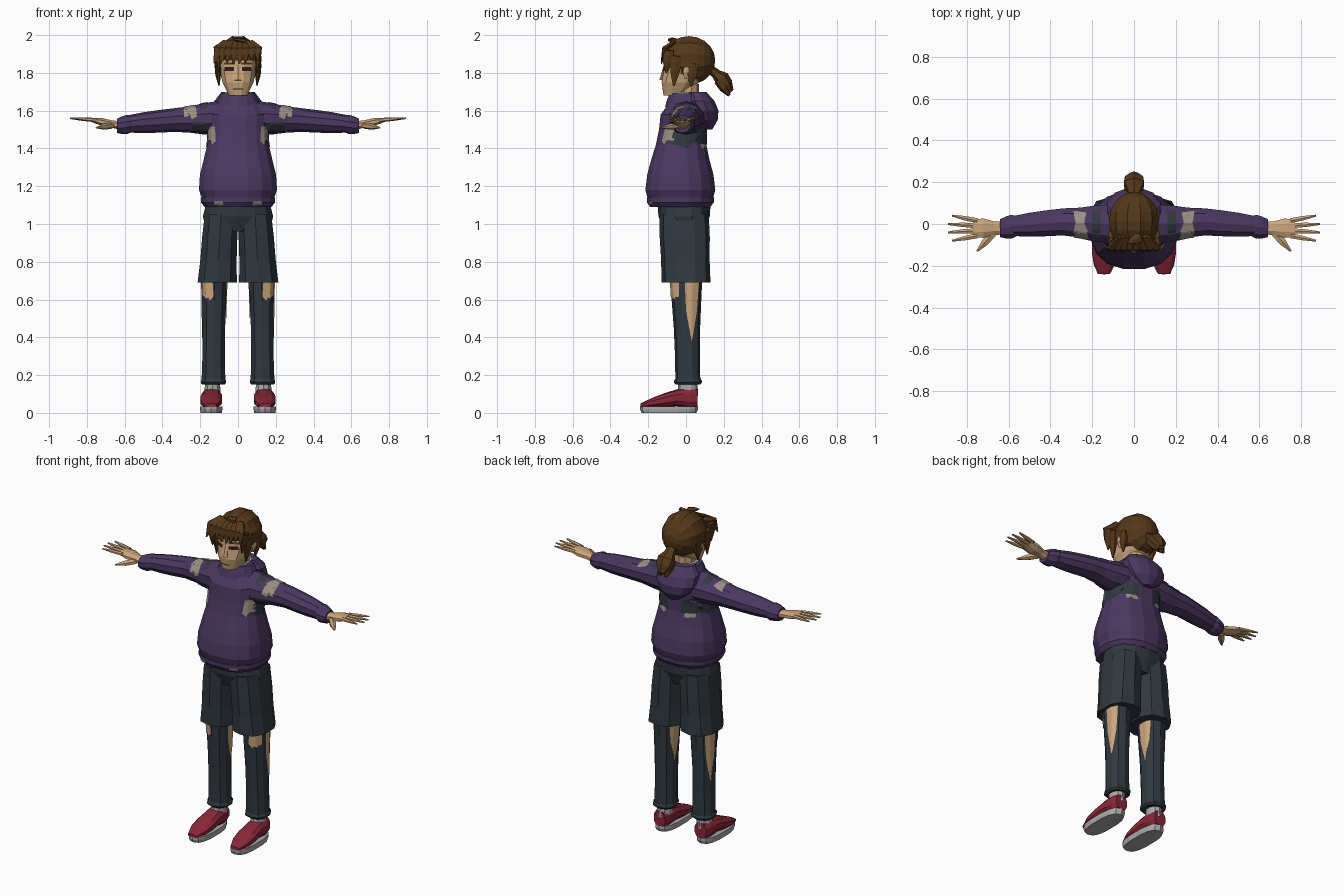
import bpy, bmesh, math, random
from mathutils import Vector
from mathutils.bvhtree import BVHTree

random.seed(4)
cube = bpy.data.objects.get("Cube")
if cube:
    bpy.data.objects.remove(cube)


def colour(name, red_part, green_part, blue_part):
    value = (red_part, green_part, blue_part, 1)
    mat = bpy.data.materials.new(name)
    mat.use_nodes = True
    mat.diffuse_color = value
    mat.node_tree.nodes["Principled BSDF"].inputs["Base Color"].default_value = value
    return mat


skin = colour("skin", .6, .38, .2)
brown = colour("brown hair", .09, .04, .01)
purple = colour("purple cloth", .07, .04, .12)
slate = colour("slate cloth", .03, .04, .05)
red = colour("red canvas", .25, .02, .04)
grey = colour("pale rubber", .4, .4, .4)
beige = colour("worn shirt", .32, .28, .23)
dark = colour("dark eye", .03, .01, .01)

ACROSS, DEPTH, UP = Vector((1, 0, 0)), Vector((0, 1, 0)), Vector((0, 0, 1))


def finish(name, bm, mat, mirror):
    mesh = bpy.data.meshes.new(name)
    bm.to_mesh(mesh)
    bm.free()
    mesh.materials.append(mat)
    obj = bpy.data.objects.new(name, mesh)
    bpy.context.collection.objects.link(obj)
    if mirror:
        obj.modifiers.new("mirror", "MIRROR").use_mirror_merge = False
    return obj


def along(path, t):
    """Point at fraction t of a path."""
    place = t * (len(path) - 1)
    i = min(int(place), len(path) - 2)
    return Vector(path[i]).lerp(Vector(path[i + 1]), place - i)


def tube(name, mat, path, widths, flat=1.0, end_flat=None, sides=10,
         axis=UP, hint=DEPTH, square=1.0, mirror=False):
    """Rings spread evenly along a path; flat is depth over width, from start to end."""
    axis = axis.normalized()
    deep = (hint - axis * hint.dot(axis)).normalized()
    wide = deep.cross(axis)
    end_flat = flat if end_flat is None else end_flat
    bm = bmesh.new()
    rings = []
    for k, width in enumerate(widths):
        t = k / (len(widths) - 1)
        depth = width * (flat + (end_flat - flat) * t)
        ring = []
        for i in range(sides):
            angle = math.tau * (i + .5) / sides
            c, s = (math.copysign(abs(value) ** square, value)
                    for value in (math.cos(angle), math.sin(angle)))
            ring.append(bm.verts.new(along(path, t) + wide * c * width + deep * s * depth))
        rings.append(ring)
    for low, high in zip(rings, rings[1:]):
        for i in range(sides):
            j = (i + 1) % sides
            bm.faces.new((low[i], low[j], high[j], high[i]))
    bm.faces.new(rings[0])
    bm.faces.new(rings[-1])
    bmesh.ops.recalc_face_normals(bm, faces=bm.faces)
    return finish(name, bm, mat, mirror)


def lock(name, mat, path, widths, flat=.5, hint=DEPTH, mirror=False):
    """Tapered strand or finger, cut square to its own direction."""
    direction = Vector(path[-1]) - Vector(path[0])
    return tube(name, mat, path, widths, flat, sides=6, axis=direction, hint=hint, mirror=mirror)


# Projection sides: axis index, ray start, ray sign
FRONT, BACK, OUTER, INNER, TOP = (1, -1, 1), (1, 1, -1), (0, 1, -1), (0, 0, 1), (2, 3, -1)
# Plate outlines in a unit square
BOX = ((-1, -1), (1, -1), (1, 1), (-1, 1))
WEDGE = ((-1, 1), (-.4, .3), (-.8, 0), (0, -1), (.7, 0), (1, 1))
RAG = ((-1, -.6), (-.2, -1), (.2, -.5), (1, -.7), (.7, .1), (1, 1), (-.8, .9), (-.5, .1))


def patch(name, mat, target, side, centre, size, shape=RAG, mirror=True):
    """Thin plate draped over a part by projecting a flat outline."""
    k, start, sign = side
    ray = Vector((0, 0, 0))
    ray[k] = sign
    mesh = target.data
    tree = BVHTree.FromPolygons([v.co for v in mesh.vertices], [p.vertices for p in mesh.polygons])
    bm = bmesh.new()
    corners = []
    for corner in shape:
        co = [c + s * unit for c, s, unit in zip(centre, size, corner)]
        co.insert(k, start)
        corners.append(bm.verts.new(co))
    bmesh.ops.triangulate(bm, faces=[bm.faces.new(corners)])
    bmesh.ops.subdivide_edges(bm, edges=bm.edges[:], cuts=5, use_grid_fill=True)
    missed = []
    for v in bm.verts:
        hit, normal, _, _ = tree.ray_cast(v.co, ray)
        if hit is None:
            missed.append(v)
        else:
            v.co = hit + normal * .004
    bmesh.ops.delete(bm, geom=missed, context="VERTS")
    bm.normal_update()
    for f in bm.faces:
        if f.normal.dot(ray) > 0:
            f.normal_flip()
    finish(name, bm, mat, mirror)


# Head and face
head = tube("head", skin, [(0, -.06, 1.68), (0, 0, 1.82), (0, .01, 1.97)],
            [.05, .085, .1, .1, .05], 1.2, sides=12, square=.85)
tube("neck", skin, [(0, .01, 1.6), (0, .01, 1.74)], [.06, .06])
lock("nose", skin, [(0, -.11, 1.84), (0, -.125, 1.76)], [.01, .02], .8)
lock("ear", skin, [(.1, 0, 1.77), (.11, .01, 1.84)], [.01, .025, .015], hint=ACROSS, mirror=True)
patch("eye", dark, head, FRONT, (.045, 1.82), (.024, .01), BOX)
patch("eyebrow", brown, head, FRONT, (.045, 1.85), (.028, .006), BOX)
patch("mouth", dark, head, FRONT, (0, 1.715), (.025, .003), BOX, False)

# Swept-back hair cap with ridges running into the tail
bm = bmesh.new()
bmesh.ops.create_uvsphere(bm, u_segments=24, v_segments=10, radius=1)
for v in bm.verts:
    turn = round(math.atan2(v.co.y, v.co.x) / math.tau * 24)
    ridge = 1 if turn % 2 else .95
    v.co = (v.co.x * .123 * ridge, v.co.z * .14 + .015, v.co.y * .133 * ridge + 1.866)
bald = []
for f in bm.faces:
    c = f.calc_center_median()
    if (c.y < -.03 and c.z < 1.865) or (c.y < .03 and c.z < 1.775):
        bald.append(f)
bmesh.ops.delete(bm, geom=bald, context="FACES")
bmesh.ops.recalc_face_normals(bm, faces=bm.faces)
finish("hair_cap", bm, brown, False)

# Messy fringe, side locks and tail
for i in range(8):
    x = .03 * (i - 3.5)
    tip = random.uniform(1.845, 1.875)
    lock("fringe_lock", brown, [(x * .6, -.06, 1.965), (x, -.115, 1.925), (x * 1.1 - .01, -.13, tip)],
         [.02, .027, .005])
for name, y, top, bottom in (("sideburn", -.05, 1.89, 1.73), ("temple_lock", -.09, 1.92, 1.8),
                             ("nape_lock", .04, 1.85, 1.73)):
    lock(name, brown, [(.11, y, top), (.1, y - .015, bottom)], [.03, .03, .005], hint=ACROSS, mirror=True)
lock("stray_tuft", brown, [(-.07, -.07, 1.94), (-.13, -.1, 1.935)], [.025, .02, .003])
lock("crown_tuft", brown, [(.03, -.06, 1.97), (-.03, -.09, 1.98)], [.03, .025, .004], hint=UP)
lock("ponytail", brown, [(0, .13, 1.82), (0, .19, 1.77), (0, .24, 1.7)],
     [.03, .035, .055, .05, .02], .75, UP)
lock("tail_tip", brown, [(.02, .17, 1.76), (.02, .23, 1.68)], [.03, .03, .01], .8, mirror=True)

# Hooded top
torso = tube("hooded_top", purple, [(0, -.03, 1.1), (0, -.03, 1.38), (0, 0, 1.66)],
             [.18, .21, .205, .185, .165, .16, .165, .1], .92, .75, 16, square=.85)
band = tube("waistband", purple, [(0, -.03, 1.09), (0, -.03, 1.14)], [.18, .2, .2], .9,
            sides=16, square=.85)
tube("collar", purple, [(0, 0, 1.62), (0, 0, 1.69)], [.12, .11, .095], .92, sides=14)
tube("shirt_neck", grey, [(0, 0, 1.64), (0, 0, 1.7)], [.08, .075], sides=14)
tube("hood", purple, [(0, .12, 1.5), (0, .09, 1.6), (0, .05, 1.7)], [.03, .1, .13, .13, .09], .65, sides=12)
patch("armpit_panel", slate, torso, OUTER, (.02, 1.46), (.1, .06))
patch("chest_tear", beige, torso, FRONT, (.14, 1.47), (.025, .05))
patch("back_tear", beige, torso, BACK, (.09, 1.41), (.03, .015))
patch("hem_tear", beige, band, FRONT, (.1, 1.11), (.025, .01))

# Sleeves
sleeve = tube("sleeve", purple, [(.1, 0, 1.56), (.34, .01, 1.55), (.58, -.01, 1.53)],
              [.1, .09, .075, .068, .065, .06, .05], .92, axis=ACROSS, hint=UP, mirror=True)
tube("cuff", purple, [(.56, -.01, 1.53), (.64, -.02, 1.52)], [.05, .06, .055, .045], .85,
     axis=ACROSS, hint=UP, mirror=True)
patch("shoulder_tear", beige, sleeve, TOP, (.255, 0), (.035, .06))
patch("sleeve_tear", beige, sleeve, FRONT, (.25, 1.59), (.035, .035))
patch("shoulder_panel", slate, sleeve, TOP, (.18, 0), (.02, .09), BOX)
patch("underarm_panel", slate, sleeve, FRONT, (.2, 1.51), (.04, .03))

# Hands with fanned fingers
tube("palm", skin, [(.62, -.02, 1.52), (.77, -.02, 1.55)], [.033, .035, .05, .045], .75, .3,
     sides=8, axis=ACROSS, hint=UP, mirror=True)
for i in range(4):
    spread = i - 1.5
    lock("finger", skin, [(.75, -.02 - .024 * spread, 1.55), (.9 - .02 * abs(spread), -.02 - .04 * spread, 1.56)],
         [.014, .012, .005], .8, UP, True)
lock("thumb", skin, [(.67, -.04, 1.52), (.75, -.13, 1.51)], [.02, .02, .005], .8, UP, True)

# Shorts
tube("shorts_hips", slate, [(0, -.01, .96), (0, -.01, 1.12)], [.17, .19, .17], .6, .83, 14, square=.85)
tube("shorts_leg", slate, [(.11, 0, .69), (.09, -.01, 1.05)], [.108, .1, .097, .09], 1.2, 1.45,
     square=.8, mirror=True)

# Trousers with torn knees and calves
leg = tube("trouser_leg", slate, [(.13, .01, .16), (.125, 0, .74)], [.066, .062, .062, .066, .07],
           1, 1.25, square=.85, mirror=True)
tube("trouser_hem", slate, [(.13, .01, .15), (.13, .01, .18)], [.062, .07, .07, .064], 1.05,
     square=.85, mirror=True)
patch("knee_tear", skin, leg, FRONT, (.155, .65), (.027, .055))
patch("outer_tear", skin, leg, OUTER, (.03, .54), (.037, .16), WEDGE)
patch("shin_tear", skin, leg, OUTER, (-.055, .65), (.02, .05))
patch("inner_tear", skin, leg, INNER, (.02, .57), (.04, .13), WEDGE)

# Shoes and socks
tube("sock", grey, [(.135, .01, .09), (.135, .01, .165)], [.045, .042], 1.2, mirror=True)
tube("shoe_upper", red, [(.14, .06, .08), (.14, -.05, .08), (.145, -.24, .04)],
     [.04, .052, .055, .057, .06, .055, .03], 1.2, .35, axis=-DEPTH, hint=UP, square=.8, mirror=True)
tube("shoe_sole", grey, [(.142, -.09, 0), (.142, -.09, .035)], [.057, .06, .06], 2.55, sides=14,
     square=.75, mirror=True)
